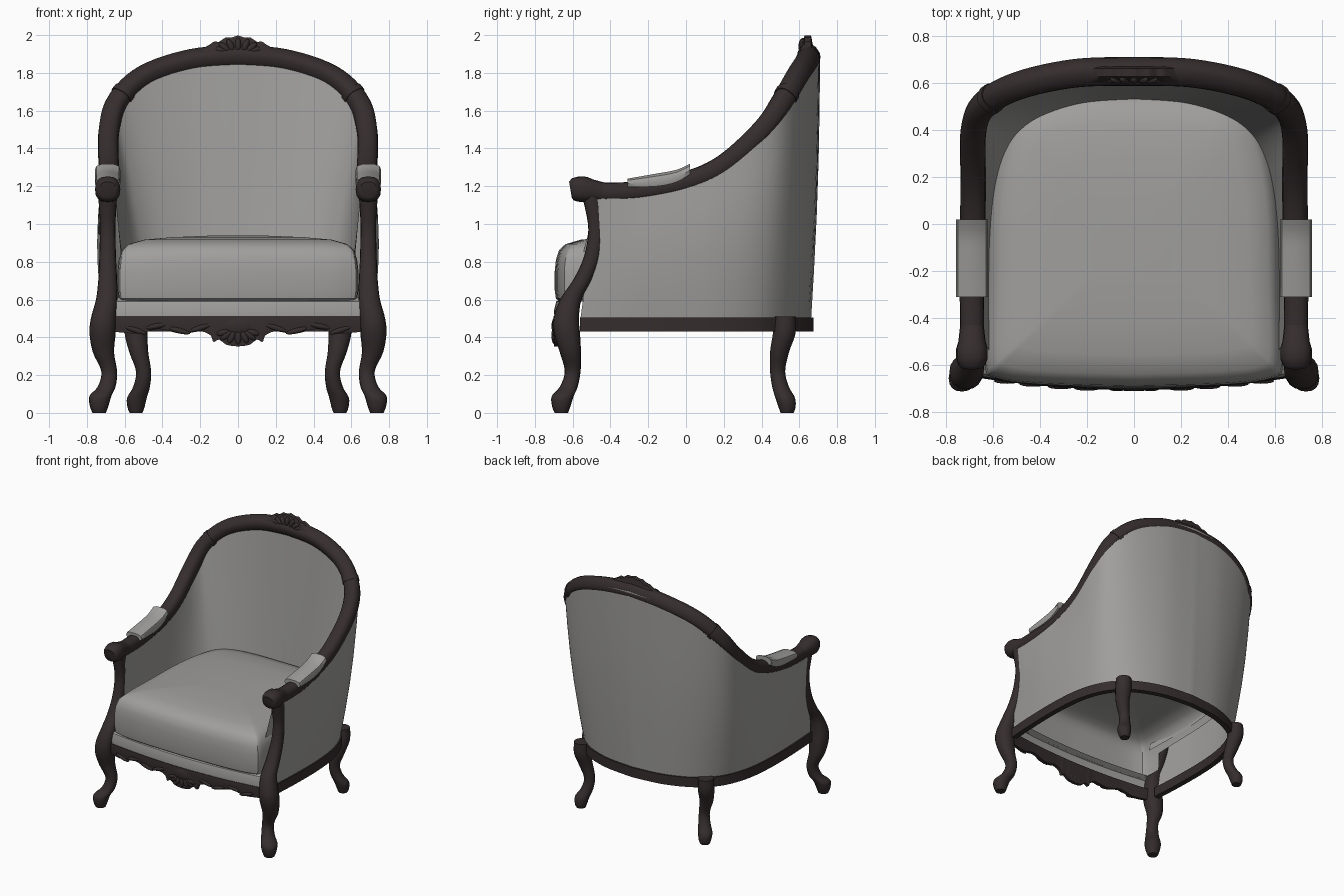
import bpy, bmesh, math
from mathutils import Vector, Matrix

if "Cube" in bpy.data.objects:
    bpy.data.objects.remove(bpy.data.objects["Cube"])


def material(name, col):
    m = bpy.data.materials.new(name)
    m.diffuse_color = (*col, 1)
    m.use_nodes = True
    m.node_tree.nodes["Principled BSDF"].inputs["Base Color"].default_value = m.diffuse_color
    return m


WOOD = material("dark wood", (0.036, 0.026, 0.027))
FABRIC = material("grey fabric", (0.35, 0.345, 0.335))


def finish(name, bm, mat, mirror=False):
    bmesh.ops.recalc_face_normals(bm, faces=bm.faces[:])
    me = bpy.data.meshes.new(name)
    bm.to_mesh(me)
    bm.free()
    me.materials.append(mat)
    ob = bpy.data.objects.new(name, me)
    bpy.context.collection.objects.link(ob)
    if mirror:
        ob.modifiers.new("mirror", 'MIRROR')
    return ob


def spline(pts, n=6):
    """Catmull-Rom through tuples of any length."""
    p = [pts[0]] + list(pts) + [pts[-1]]
    out = []
    for i in range(1, len(p) - 2):
        for k in range(n):
            t = k / n
            out.append(tuple(
                0.5 * (2 * b + (c - a) * t + (2 * a - 5 * b + 4 * c - d) * t * t
                       + (3 * b - a - 3 * c + d) * t ** 3)
                for a, b, c, d in zip(p[i - 1], p[i], p[i + 1], p[i + 2])))
    return out + [tuple(pts[-1])]


def mirrored(half):
    """Extend a path ending on x=0 with its mirror image."""
    return half + [(-q[0], *q[1:]) for q in reversed(half[:-1])]


def loft(name, rings, mat, mirror=False, caps=(True, True), closed=True, drop=None):
    """Skin a list of rings; drop is a rule for faces to leave out."""
    bm = bmesh.new()
    vs = [[bm.verts.new(c) for c in r] for r in rings]
    n = len(vs[0])
    for a, b in zip(vs, vs[1:]):
        for i in range(n if closed else n - 1):
            bm.faces.new((a[i], a[(i + 1) % n], b[(i + 1) % n], b[i]))
    for cap, ring in zip(caps, (vs[0], vs[-1])):
        if cap:
            bm.faces.new(ring)
    if drop:
        gone = [f for f in bm.faces if drop(f.calc_center_median())]
        bmesh.ops.delete(bm, geom=gone, context='FACES')
    return finish(name, bm, mat, mirror)


def tube(name, path, mat, flat=False, mirror=False, sides=16, power=1.0):
    """Sweep along (x, y, z, radius); flat keeps rings level, power < 1 squares them."""
    def sq(v):
        return math.copysign(abs(v) ** power, v)
    rings = []
    for i, q in enumerate(path):
        a, b = path[max(i - 1, 0)], path[min(i + 1, len(path) - 1)]
        t = Vector((0, 0, 1)) if flat else Vector(b[:3]) - Vector(a[:3])
        s = t.cross(Vector((0, 1, 0)) if flat else Vector((0, 0.5, -1))).normalized()
        u = t.cross(s).normalized()
        rings.append([Vector(q[:3]) + q[3] * (s * sq(math.cos(w)) + u * sq(math.sin(w)))
                      for w in (2 * math.pi * k / sides for k in range(sides))])
    return loft(name, rings, mat, mirror)


def blobs(name, items, mat, mirror=False):
    """Carving made of ellipsoids: x, y, z, half sizes, turn about y."""
    bm = bmesh.new()
    for x, y, z, sx, sy, sz, turn in items:
        m = (Matrix.Translation((x, y, z)) @ Matrix.Rotation(turn, 4, 'Y')
             @ Matrix.Diagonal((sx, sy, sz, 1)))
        bmesh.ops.create_uvsphere(bm, u_segments=14, v_segments=9, radius=1, matrix=m)
    return finish(name, bm, mat, mirror)


# Curved show-wood rail running arm - back - arm
rail_half = spline([(.69, -.47, 1.168), (.69, -.25, 1.175), (.685, 0, 1.225),
                    (.685, .2, 1.315), (.683, .4, 1.495), (.635, .51, 1.65),
                    (.49, .59, 1.785), (.25, .642, 1.865), (0, .65, 1.888)])
rail = mirrored(rail_half)
n_half = len(rail_half) - 1
tube("top_rail", [(*q, .051 + .008 * min(i, len(rail) - 1 - i) / n_half)
                  for i, q in enumerate(rail)], WOOD, power=.8)
tube("arm_knob", [(.69, -.612, 1.182, .042), (.69, -.60, 1.184, .058),
                  (.69, -.57, 1.185, .067), (.69, -.53, 1.183, .067),
                  (.69, -.50, 1.178, .058), (.69, -.43, 1.168, .05)], WOOD,
     mirror=True, power=.8)

# Carved collars where the arm rail meets the crest rail
k = min(range(len(rail_half)), key=lambda i: abs(rail_half[i][2] - 1.70))
tube("rail_collar", [(*rail_half[k + d], .061) for d in (-1, 0)], WOOD,
     mirror=True, power=.8)

# Wrap-around upholstery: thin outer shell from base to rail, open underneath,
# turning over the rail into the inner back that ends at the cushion
base_half = spline([(.695, -.56), (.708, -.32), (.71, -.06), (.69, .17), (.64, .34),
                    (.565, .46), (.44, .56), (.24, .635), (0, .662)])
base = mirrored(base_half)
shell, frame = [], []
for i, (r, b) in enumerate(zip(rail, base)):
    def outward(c):
        p, q = c[max(i - 1, 0)], c[min(i + 1, len(c) - 1)]
        return Vector((q[1] - p[1], p[0] - q[0], 0)).normalized()
    nr, nb = outward(rail), outward(base)
    step = min(i, len(rail) - 1 - i)
    f = step / n_half
    top, low = Vector(r), Vector((*b, .49))
    o0 = low
    o1 = top + nr * (.042 + .018 * f * f) + Vector((0, 0, -.02 + .04 * f * f))
    i0 = Vector((*b, .80)) - nb * (.085 + .05 * f)
    i1 = top - nr * .04 - Vector((0, 0, .02))
    ring = []
    for t in (0, .2, .4, .6, .8, 1):
        bulge = (.027 - .015 * f) * math.sin(math.pi * t) * min(1, step / 8)
        ring.append(o0.lerp(o1, t) + nb * bulge)
    for t in (1, .66, .33, 0):
        ring.append(i0.lerp(i1, t))
    shell.append(ring)
    # thin wooden base rail under the upholstery
    frame.append([Vector((*b, z)) + nb * d
                  for d, z in ((.012, .43), (.012, .505), (-.03, .505), (-.03, .43))])
loft("back_and_sides", shell, FABRIC, caps=(False, False), closed=False)
loft("base_rail", frame, WOOD)

# Armrest pads
pad = []
for y, lo, hi in spline([(-.31, 1.195, 1.24), (-.15, 1.2, 1.268),
                         (-.05, 1.222, 1.287), (.02, 1.262, 1.318)], 3):
    pad.append([(.69 + dx, y, lo + (hi - lo) * h) for dx, h in
                ((-.06, 0), (-.068, .4), (-.06, .8), (-.03, 1),
                 (.03, 1), (.06, .8), (.068, .4), (.06, 0))])
loft("armrest_pad", pad, FABRIC, True)

# Front posts flowing into cabriole legs
tube("front_leg", spline([
    (.69, -.50, 1.15, .05), (.69, -.478, 1.0, .041), (.69, -.482, .9, .042),
    (.69, -.505, .8, .045), (.69, -.55, .7, .05), (.695, -.61, .6, .057),
    (.712, -.634, .5, .067), (.717, -.63, .42, .069), (.712, -.612, .32, .056),
    (.682, -.60, .22, .042), (.695, -.62, .14, .047), (.728, -.652, .09, .058),
    (.735, -.66, .04, .05), (.735, -.66, 0, .036)], 4), WOOD, True, True, power=.88)

# Back cabriole legs
tube("back_leg", spline([
    (.54, .525, .51, .056), (.54, .52, .42, .06), (.525, .495, .32, .05),
    (.50, .485, .22, .04), (.51, .50, .14, .044), (.535, .525, .08, .052),
    (.54, .535, .03, .045), (.54, .535, 0, .034)], 4), WOOD, True, True)

# Seat cushion: open-bottomed cover, its sides ending where the arms enclose it
plan_half = spline([(0, -.695), (.4, -.683), (.59, -.655), (.635, -.6), (.63, -.3),
                    (.617, .1), (.56, .38), (.46, .52), (.25, .56), (0, .565)], 4)
plan = plan_half + [(-x, y) for x, y in plan_half[-2:0:-1]]
loft("seat_cushion", [[(x * s, -.07 + (y + .07) * s, z) for x, y in plan] for s, z in
                      ((.96, .59), (.99, .605), (1, .65), (1, .75), (.99, .81),
                       (.965, .86), (.91, .893), (.78, .917), (.55, .93), (.25, .938))],
     FABRIC, caps=(False, True), drop=lambda c: c.z < .77 and c.y > -.5)


# Bowed fabric band and carved wooden apron at the front
def bow(x):
    return -.695 + .05 * (x / .65) ** 2


xs = [-.66 + 1.32 * j / 24 for j in range(25)]
loft("front_band", [[(x, bow(x), .49), (x, bow(x) - .004, .54), (x, bow(x) + .008, .59),
                     (x, bow(x) + .05, .612)] for x in xs], FABRIC,
     caps=(False, False), closed=False)
edge = spline([(.66, .43), (.52, .42), (.42, .445), (.3, .418), (.2, .432), (.145, .41),
               (.13, .375), (.10, .388), (.06, .36), (0, .352)], 3)
loft("front_apron", [[(x, bow(x) - .004, z), (x, bow(x) - .012, .475),
                      (x, bow(x) - .006, .512), (x, bow(x) + .035, .512),
                      (x, bow(x) + .02, z)] for x, z in mirrored(edge)], WOOD)

# Carved relief on the apron: central shell and small scrolls either side
fan = [math.radians(a) for a in range(-75, 76, 25)]
blobs("apron_shell", [(0, -.694, .46, .09, .018, .045, 0)] +
      [(.08 * math.sin(a), -.69, .435 - .035 * math.cos(a), .02, .022, .042, -a)
       for a in fan], WOOD)
blobs("apron_scroll", [(x, bow(x) - .008, z, .06, .012, .014, t) for x, z, t in
                       ((.2, .45, .3), (.31, .435, -.25), (.43, .46, .2),
                        (.54, .437, -.3))], WOOD, True)

# Carved shell crest: solid scalloped plate with raised petals
crest = spline([(.185, 1.905, 1.93), (.15, 1.90, 1.95), (.125, 1.895, 1.966),
                (.10, 1.885, 1.965), (.065, 1.88, 1.988), (.04, 1.88, 1.986),
                (0, 1.875, 1.998)], 3)
loft("crest_plate", [[(x, .598, lo), (x, .605, .5 * (lo + hi)), (x, .628, hi),
                      (x, .662, hi), (x, .685, lo)] for x, lo, hi in mirrored(crest)],
     WOOD)
blobs("crest_petals", [(.09 * math.sin(a), .618, 1.91 + .035 * math.cos(a),
                        .018, .022, .04, a) for a in fan], WOOD)

bpy.ops.object.select_all(action='SELECT')
bpy.context.view_layer.objects.active = bpy.data.objects["seat_cushion"]
bpy.ops.object.shade_smooth_by_angle(angle=math.radians(40))
